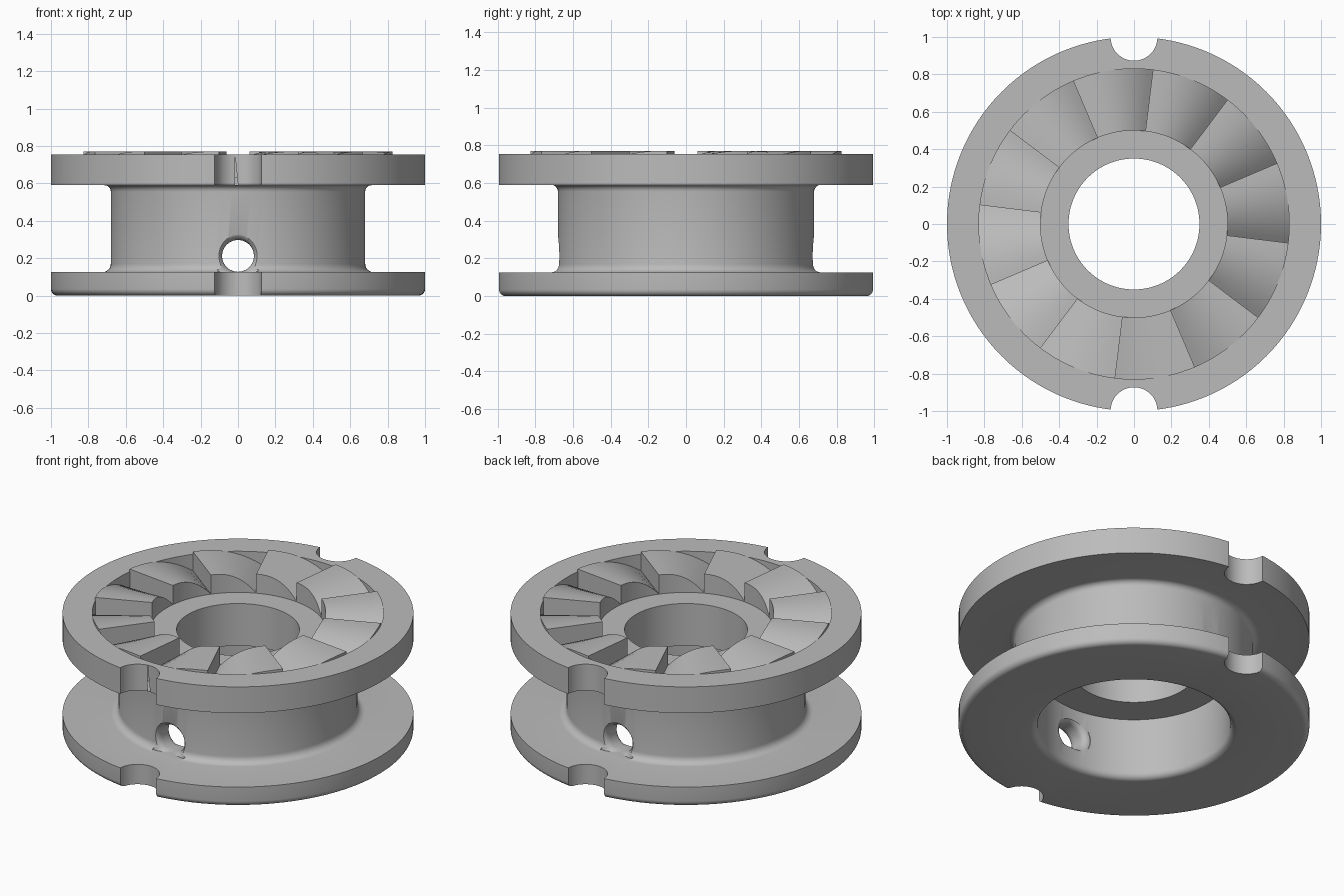
import bpy, bmesh
from math import sin, cos, pi, radians
from mathutils import Matrix

cube = bpy.data.objects.get("Cube")
if cube:
    bpy.data.objects.remove(cube, do_unlink=True)

grey = bpy.data.materials.new("light_grey")
grey.use_nodes = True
GREY = (0.5, 0.5, 0.5, 1)
grey.diffuse_color = GREY
grey.node_tree.nodes["Principled BSDF"].inputs["Base Color"].default_value = GREY


def finish(name, bm):
    bmesh.ops.remove_doubles(bm, verts=bm.verts, dist=1e-5)
    bmesh.ops.recalc_face_normals(bm, faces=bm.faces)
    mesh = bpy.data.meshes.new(name)
    bm.to_mesh(mesh)
    bm.free()
    mesh.materials.append(grey)
    obj = bpy.data.objects.new(name, mesh)
    bpy.context.collection.objects.link(obj)
    return obj


def activate(obj):
    bpy.ops.object.select_all(action='DESELECT')
    obj.select_set(True)
    bpy.context.view_layer.objects.active = obj


def arc(r, z, radius, start, end, steps=6):
    """Quarter-round profile points about (r, z), angles in degrees."""
    return [(r + radius * cos(radians(start + (end - start) * i / steps)),
             z + radius * sin(radians(start + (end - start) * i / steps)))
            for i in range(steps + 1)]


def lathe(profile, segments):
    """Revolve a closed (radius, height) profile around z."""
    bm = bmesh.new()
    rings = []
    for s in range(segments):
        a = 2 * pi * s / segments
        rings.append([bm.verts.new((r * cos(a), r * sin(a), z)) for r, z in profile])
    n = len(profile)
    for s in range(segments):
        p, q = rings[s], rings[(s + 1) % segments]
        for i in range(n):
            j = (i + 1) % n
            if profile[i][0] == 0 and profile[j][0] == 0:
                continue
            quad = [p[i], q[i], q[j], p[j]]
            if profile[i][0] == 0:
                quad.remove(q[i])
            if profile[j][0] == 0:
                quad.remove(q[j])
            bm.faces.new(quad)
    return bm


# Spool body: two flanges, a hub, a stepped bore and a recess for the teeth
LEDGE, TOP, OUT, RECESS = 0.65, 0.755, 1.0, 0.83
profile = (arc(0.59, 0.04, 0.04, 270, 180)
           + [(0.55, 0.385), (0.35, 0.385), (0.35, LEDGE), (RECESS, LEDGE),
              (RECESS, TOP), (OUT, TOP), (OUT, 0.59)]
           + arc(0.715, 0.555, 0.035, 90, 180)
           + arc(0.725, 0.17, 0.045, 180, 270)
           + [(OUT, 0.125)]
           + arc(OUT - 0.035, 0.035, 0.035, 0, -90))
body = finish("spool_body", lathe(profile, 128))

# Cutters: edge notches and rounded cross holes
cutters = []
for side in (-1, 1):
    bm = lathe([(0, -0.2), (0.125, -0.2), (0.125, 1), (0, 1)], 48)
    bmesh.ops.translate(bm, verts=bm.verts, vec=(0, side * 0.998, 0))
    cutters.append(finish("notch_cutter", bm))

    flare = ([(0, 0.5), (0.125, 0.5)] + arc(0.125, 0.58, 0.04, 270, 180)
             + arc(0.135, 0.635, 0.05, 180, 90) + [(0.135, 0.76), (0, 0.76)])
    bm = lathe(flare, 48)
    bmesh.ops.transform(bm, verts=bm.verts, matrix=Matrix.Translation((0, 0, 0.212))
                        @ Matrix.Rotation(-side * pi / 2, 4, 'X'))
    for v in bm.verts:
        v.co.z = max(v.co.z, 0.126)
    cutters.append(finish("hole_cutter", bm))

activate(body)
for cutter in cutters:
    cutter.hide_render = True
    mod = body.modifiers.new("cut", 'BOOLEAN')
    mod.operation = 'DIFFERENCE'
    mod.solver = 'EXACT'
    mod.object = cutter
    bpy.ops.object.modifier_apply(modifier=mod.name)
    bpy.data.objects.remove(cutter, do_unlink=True)
bpy.ops.object.shade_smooth_by_angle(angle=radians(30))

# Ratchet teeth: each ramp rises counter-clockwise, then drops sharply
TEETH, STEPS, CREST = 12, 12, 0.77
bm = bmesh.new()
for k in range(TEETH):
    loops = []
    for i in range(STEPS + 1):
        t = i / STEPS
        a = radians(23) + 2 * pi * (k + t) / TEETH
        z = LEDGE + 0.001 + (CREST - LEDGE) * (1 - (1 - t) ** 2.5)
        loops.append([bm.verts.new((r * cos(a), r * sin(a), h))
                      for r, h in ((0.5, LEDGE - 0.02), (RECESS + 0.002, LEDGE - 0.02),
                                   (RECESS + 0.002, z), (0.5, z))])
    for p, q in zip(loops, loops[1:]):
        for i in range(4):
            j = (i + 1) % 4
            bm.faces.new((p[i], p[j], q[j], q[i]))
    bm.faces.new(loops[0])
    bm.faces.new(loops[-1])
# Teeth stay separate shells, so merging shared base corners is harmless
teeth = finish("ratchet_teeth", bm)
activate(teeth)
bpy.ops.object.shade_smooth_by_angle(angle=radians(30))
